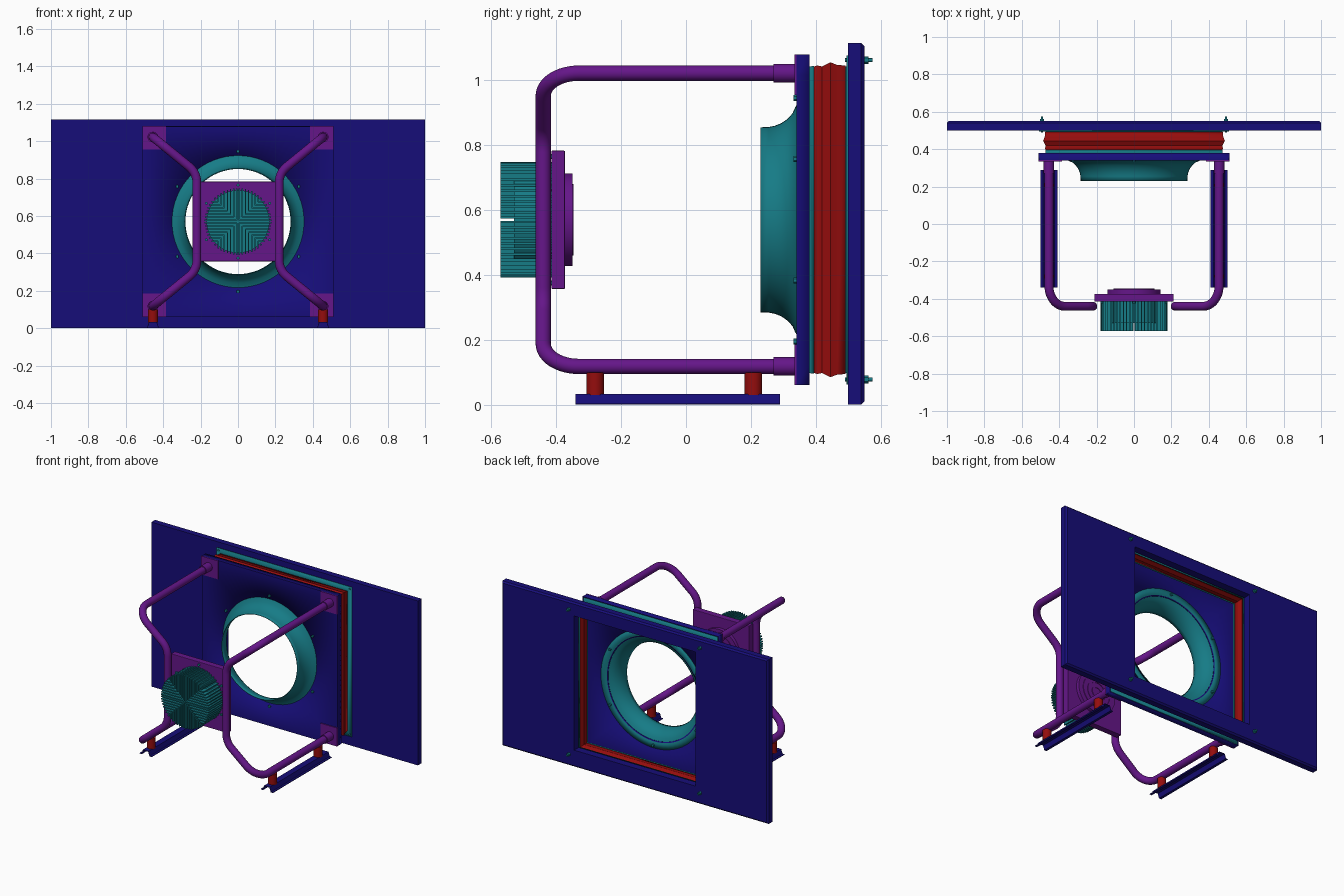
import bpy, bmesh, math
from mathutils import Vector, Matrix

if "Cube" in bpy.data.objects:
    bpy.data.objects.remove(bpy.data.objects["Cube"])

def mat(name, c):
    m = bpy.data.materials.new(name)
    m.diffuse_color = (*c, 1)
    m.use_nodes = True
    m.node_tree.nodes["Principled BSDF"].inputs["Base Color"].default_value = m.diffuse_color
    return m

NAVY = mat("navy", (0.008, 0.004, 0.19))
PURPLE = mat("purple", (0.13, 0.008, 0.25))
TEAL = mat("teal", (0.008, 0.2, 0.24))
RED = mat("red", (0.3, 0.004, 0.004))
ZC = 0.57  # height of the fan axis

def finish(name, bm, m, smooth=True):
    bmesh.ops.recalc_face_normals(bm, faces=bm.faces)
    me = bpy.data.meshes.new(name)
    bm.to_mesh(me)
    bm.free()
    ob = bpy.data.objects.new(name, me)
    bpy.context.collection.objects.link(ob)
    me.materials.append(m)
    if smooth:
        bpy.context.view_layer.objects.active = ob
        bpy.ops.object.select_all(action='DESELECT')
        ob.select_set(True)
        bpy.ops.object.shade_smooth_by_angle(angle=math.radians(35))
    return ob

def add_box(bm, lo, hi):
    lo, hi = Vector(lo), Vector(hi)
    mid = Matrix.Translation((lo + hi) / 2)
    bmesh.ops.create_cube(bm, size=1, matrix=mid @ Matrix.Diagonal((*(hi - lo), 1)))

def box(name, lo, hi, m, bevel=0):
    bm = bmesh.new()
    add_box(bm, lo, hi)
    ob = finish(name, bm, m, False)
    if bevel:
        b = ob.modifiers.new("bevel", 'BEVEL')
        b.width, b.segments = bevel, 2
    return ob

def cyl(name, a, b, r, m, n=32):
    a, b = Vector(a), Vector(b)
    rot = (b - a).to_track_quat('Z', 'Y').to_matrix().to_4x4()
    bm = bmesh.new()
    bmesh.ops.create_cone(bm, cap_ends=True, segments=n, radius1=r, radius2=r,
                          depth=(b - a).length, matrix=Matrix.Translation((a + b) / 2) @ rot)
    return finish(name, bm, m)

def loft(name, rings, m, n=4, closed=False, thick=0):
    """Rings around the y axis: (y, size, 'sq' or 'circ')."""
    bm = bmesh.new()
    loops = []
    for y, h, kind in rings:
        loop = []
        for i in range(n):
            a = math.pi / 4 + 2 * math.pi * i / n
            c, s = math.cos(a), math.sin(a)
            k = h / max(abs(c), abs(s)) if kind == 'sq' else h
            loop.append(bm.verts.new((k * c, y, ZC + k * s)))
        loops.append(loop)
    pairs = list(zip(loops, loops[1:])) + ([(loops[-1], loops[0])] if closed else [])
    for p, q in pairs:
        for i in range(n):
            j = (i + 1) % n
            bm.faces.new((p[i], p[j], q[j], q[i]))
    ob = finish(name, bm, m)
    if thick:
        s = ob.modifiers.new("thickness", 'SOLIDIFY')
        s.thickness, s.offset = thick, 0
    return ob

def rounded(points, r):
    """Fillet the corners of a polyline with circular arcs."""
    pts = [Vector(p) for p in points]
    out = [pts[0]]
    for a, p, b in zip(pts, pts[1:], pts[2:]):
        u, v = (a - p).normalized(), (b - p).normalized()
        half = (math.pi - u.angle(v)) / 2
        d, w = r * math.tan(half), math.cos(half)
        for i in range(13):
            t = i / 12
            k0, k1, k2 = (1 - t) ** 2, 2 * w * t * (1 - t), t * t
            out.append((k0 * (p + d * u) + k1 * p + k2 * (p + d * v)) / (k0 + k1 + k2))
    return out + [pts[-1]]

def pipe(name, points, r, m):
    bm = bmesh.new()
    n, loops = 24, []
    for i, p in enumerate(points):
        t = (points[min(i + 1, len(points) - 1)] - points[max(i - 1, 0)]).normalized()
        if i == 0:
            side = t.orthogonal().normalized()
        side = (side - t * side.dot(t)).normalized()
        up = t.cross(side)
        loops.append([bm.verts.new(p + r * (math.cos(a) * side + math.sin(a) * up))
                      for a in (2 * math.pi * k / n for k in range(n))])
    for p, q in zip(loops, loops[1:]):
        for k in range(n):
            bm.faces.new((p[k], p[k - 1], q[k - 1], q[k]))
    bm.faces.new(loops[0])
    bm.faces.new(loops[-1])
    return finish(name, bm, m)

# wall panel with square opening
bm = bmesh.new()
O, T, B = 0.455, 1.115, 0.0
loops = []
for y, x, z0, z1 in ((.5, 1, B, T), (.54, 1, B, T), (.55, .99, B + .01, T - .01),
                     (.55, O, ZC - O, ZC + O), (.5, O, ZC - O, ZC + O)):
    loops.append([bm.verts.new(c) for c in ((-x, y, z0), (x, y, z0), (x, y, z1), (-x, y, z1))])
for p, q in zip(loops, loops[1:] + loops[:1]):
    for i in range(4):
        bm.faces.new((p[i], p[i - 1], q[i - 1], q[i]))
finish("wall_panel", bm, NAVY, False)

# folded fan plate with round hole
loft("fan_plate", [(.342, .345, 'circ'), (.342, .508, 'sq'), (.38, .508, 'sq')], NAVY, 96, thick=.004)

# bell mouth: throat at the front, flared rim and flange at the plate
bell = [(.23, .283), (.255, .284), (.275, .288), (.295, .296), (.315, .31), (.33, .327), (.338, .345), (.346, .36), (.346, .395)]
loft("inlet_bell", [(y, r, 'circ') for y, r in bell], TEAL, 64, thick=.004)

# angle frames and flexible bellows between plate and wall
loft("front_angle_frame", [(.395, .472, 'sq'), (.378, .472, 'sq'), (.378, .503, 'sq')], TEAL, thick=.005)
loft("rear_angle_frame", [(.47, .468, 'sq'), (.497, .472, 'sq'), (.497, .507, 'sq')], TEAL, thick=.005)
folds = [(.392, .47), (.405, .474), (.42, .471), (.445, .484), (.465, .476), (.492, .474)]
loft("bellows", [(y, h, 'sq') for y, h in folds], RED, thick=.004)

# fan plate bolts
for i in range(6):
    a = math.pi / 6 + i * math.pi / 3
    x, z = .375 * math.cos(a), ZC + .375 * math.sin(a)
    cyl("bell_bolt", (x, .331, z), (x, .36, z), .009, TEAL, 6)

for sx in (-1, 1):
    # bent tube side frame
    X, Y = sx * .455, -.44
    path = [(X, .34, 1.022), (X, Y, 1.022), (sx * .22, Y, .83),
            (sx * .22, Y, .31), (X, Y, .118), (X, .34, .118)]
    pipe("side_tube", rounded(path, .11), .0235, PURPLE)
    for z, s in ((1.022, 1), (.118, -1)):
        cyl("tube_sleeve", (X, .27, z), (X, .34, z), .0285, PURPLE)
        zc = ZC + s * .4475
        box("tube_foot_plate", (sx * .4475 - .0625, .334, zc - .0625),
            (sx * .4475 + .0625, .341, zc + .0625), PURPLE)
        # wall bolts with nuts
        bx, bz = sx * .492, ZC + s * .492
        cyl("wall_bolt", (bx, .49, bz), (bx, .575, bz), .006, TEAL, 12)
        cyl("wall_nut", (bx, .55, bz), (bx, .562, bz), .012, TEAL, 6)
    # rubber mounts on a hat-section rail
    for y in (-.28, .208):
        cyl("rubber_mount", (X, y, .03), (X, y, .1), .027, RED)
    bm = bmesh.new()
    hat = [(-.046, .002), (-.03, .002), (-.02, .031), (.02, .031), (.03, .002), (.046, .002)]
    rows = [[bm.verts.new((X + x, y, z)) for x, z in hat] for y in (-.34, .29)]
    for i in range(len(hat) - 1):
        bm.faces.new((rows[0][i], rows[0][i + 1], rows[1][i + 1], rows[1][i]))
    rail = finish("base_rail", bm, NAVY, False)
    rail.modifiers.new("thickness", 'SOLIDIFY').thickness = .004
    rail.modifiers[0].offset = 0

# motor mounting plate and stepped hub
box("motor_plate", (-.212, -.415, ZC - .213), (.212, -.373, ZC + .213), PURPLE, .003)
cyl("hub_disc", (0, -.375, ZC), (0, -.35, ZC), .143, PURPLE, 64)
for r in (.11, .075, .04):
    loft("hub_ring", [(-.351, r, 'circ'), (-.346, r, 'circ'), (-.346, r - .012, 'circ'), (-.351, r - .012, 'circ')],
         PURPLE, 48, closed=True)

# motor core and cross-pattern cooling fins
R = .178
cyl("motor_core", (0, -.53, ZC), (0, -.41, ZC), .168, TEAL, 64)
bm = bmesh.new()
y0, y1, t = -.572, -.412, .0036
for i in range(8):
    d = .007 + i * .0165
    end = math.sqrt(R * R - d * d)
    for sd in (-1, 1):
        for se in (-1, 1):
            a, b = sorted((se * d, se * end))
            c = sd * d
            add_box(bm, (c - t, y0, ZC + a), (c + t, y1, ZC + b))
            add_box(bm, (a, y0, ZC + c - t), (b, y1, ZC + c + t))
finish("motor_fins", bm, TEAL, False)
# motor bolts
for i in range(6):
    a = math.pi / 6 + i * math.pi / 3
    x, z = .195 * math.cos(a), ZC + .195 * math.sin(a)
    cyl("motor_bolt", (x, -.425, z), (x, -.41, z), .008, TEAL, 6)
